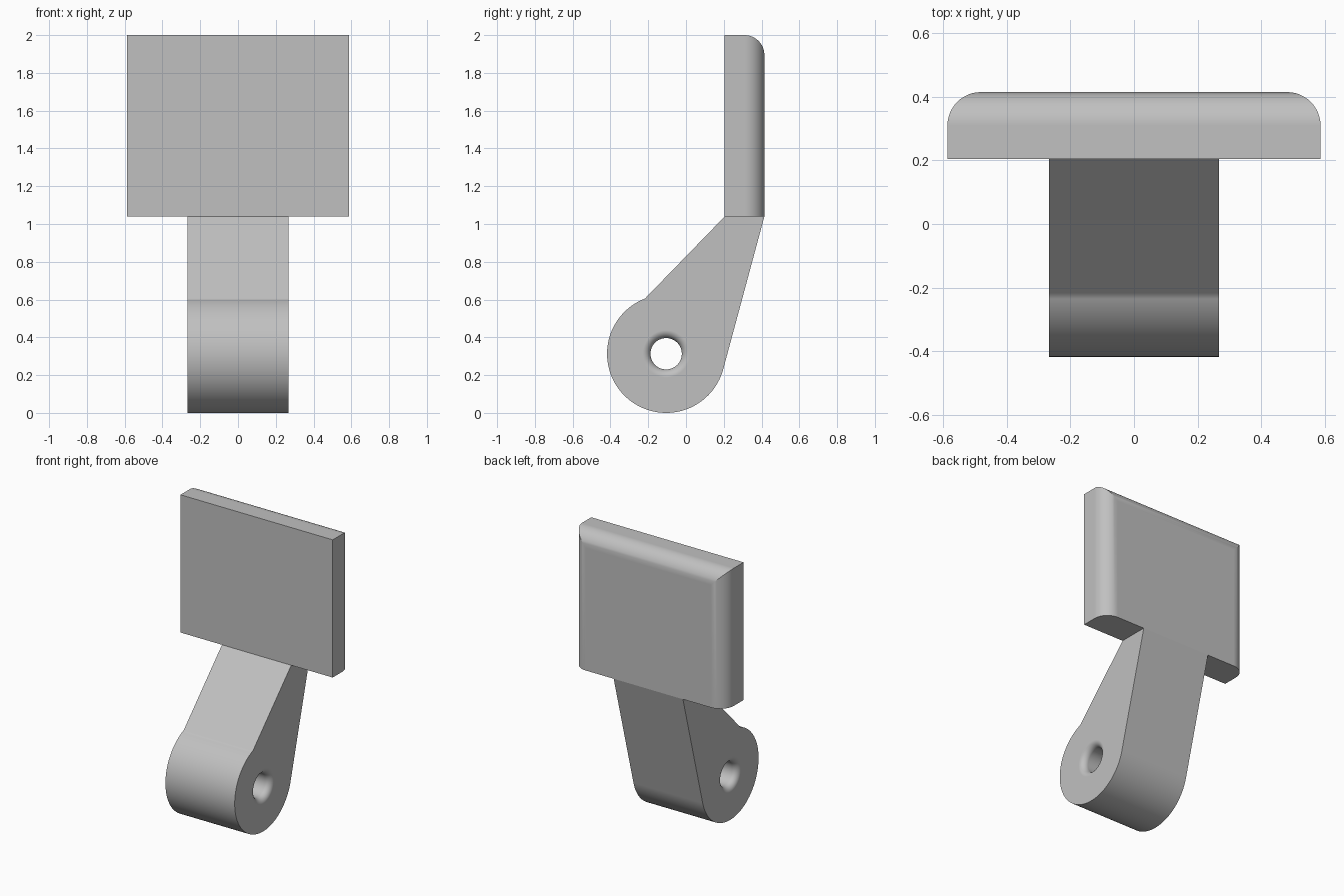
import bpy
import bmesh
from math import cos, sin, pi, radians
from mathutils import Matrix, Vector

cube = bpy.data.objects.get("Cube")
if cube:
    bpy.data.objects.remove(cube, do_unlink=True)

grey = bpy.data.materials.new("plain grey")
grey.use_nodes = True
GREY = (0.53, 0.53, 0.53, 1)
grey.diffuse_color = GREY
grey.node_tree.nodes["Principled BSDF"].inputs["Base Color"].default_value = GREY

HALF_ARM = 0.267
PIVOT_Y, PIVOT_Z, BOSS_R = -0.105, 0.313, 0.313
HOLE_R, FLARE = 0.083, 0.042


def make_object(name, bm):
    bmesh.ops.recalc_face_normals(bm, faces=bm.faces)
    mesh = bpy.data.meshes.new(name)
    bm.to_mesh(mesh)
    bm.free()
    mesh.materials.append(grey)
    obj = bpy.data.objects.new(name, mesh)
    bpy.context.collection.objects.link(obj)
    return obj


def activate(obj):
    bpy.ops.object.select_all(action="DESELECT")
    obj.select_set(True)
    bpy.context.view_layer.objects.active = obj


def finish(obj):
    activate(obj)
    bpy.ops.object.shade_smooth_by_angle(angle=radians(25))
    weighted = obj.modifiers.new("Even shading", "WEIGHTED_NORMAL")
    weighted.keep_sharp = True


# Plate: a slab whose back side and back top edges are rounded
bm = bmesh.new()
bmesh.ops.create_cube(bm, size=1, matrix=Matrix.Translation((0, 0.31, 1.52))
                      @ Matrix.Diagonal((1.174, 0.21, 0.96, 1)))
back_edges = [e for e in bm.edges
              if all(v.co.y > 0.4 for v in e.verts)
              and any(v.co.z > 1.9 for v in e.verts)]
bmesh.ops.bevel(bm, geom=back_edges, offset=0.105, segments=12, profile=0.5,
                affect="EDGES", clamp_overlap=True)
finish(make_object("plate", bm))

# Arm: round boss tapering up to the plate, extruded across the width
bm = bmesh.new()
start, end, steps = radians(111), radians(345), 64
profile = [(0.415, 1.04), (0.205, 1.04)]
for i in range(steps + 1):
    a = start + (end - start) * i / steps
    profile.append((PIVOT_Y + BOSS_R * cos(a), PIVOT_Z + BOSS_R * sin(a)))
side = bm.faces.new([bm.verts.new((-HALF_ARM, y, z)) for y, z in profile])
extruded = bmesh.ops.extrude_face_region(bm, geom=[side])["geom"]
bmesh.ops.translate(bm, vec=(2 * HALF_ARM, 0, 0),
                    verts=[g for g in extruded if isinstance(g, bmesh.types.BMVert)])
arm = make_object("arm", bm)

# Pin hole cutter: a lathed bore that flares out at both ends
half = [(HALF_ARM + 0.05, HOLE_R + FLARE)]
for i in range(9):
    a = pi / 2 * i / 8
    half.append((HALF_ARM - FLARE + FLARE * cos(a),
                 HOLE_R + FLARE - FLARE * sin(a)))
bore = half + [(-x, r) for x, r in reversed(half)]
bm = bmesh.new()
rings = []
for x, r in bore:
    rings.append([bm.verts.new((x, PIVOT_Y + r * cos(2 * pi * k / 48),
                                PIVOT_Z + r * sin(2 * pi * k / 48)))
                  for k in range(48)])
for a, b in zip(rings, rings[1:]):
    for k in range(48):
        n = (k + 1) % 48
        bm.faces.new((a[k], a[n], b[n], b[k]))
bm.faces.new(rings[0])
bm.faces.new(rings[-1])
cutter = make_object("pin_hole_cutter", bm)
cutter.hide_render = True

activate(arm)
cut = arm.modifiers.new("Pin hole", "BOOLEAN")
cut.operation = "DIFFERENCE"
cut.solver = "EXACT"
cut.object = cutter
bpy.ops.object.modifier_apply(modifier=cut.name)
bpy.data.objects.remove(cutter, do_unlink=True)
finish(arm)
